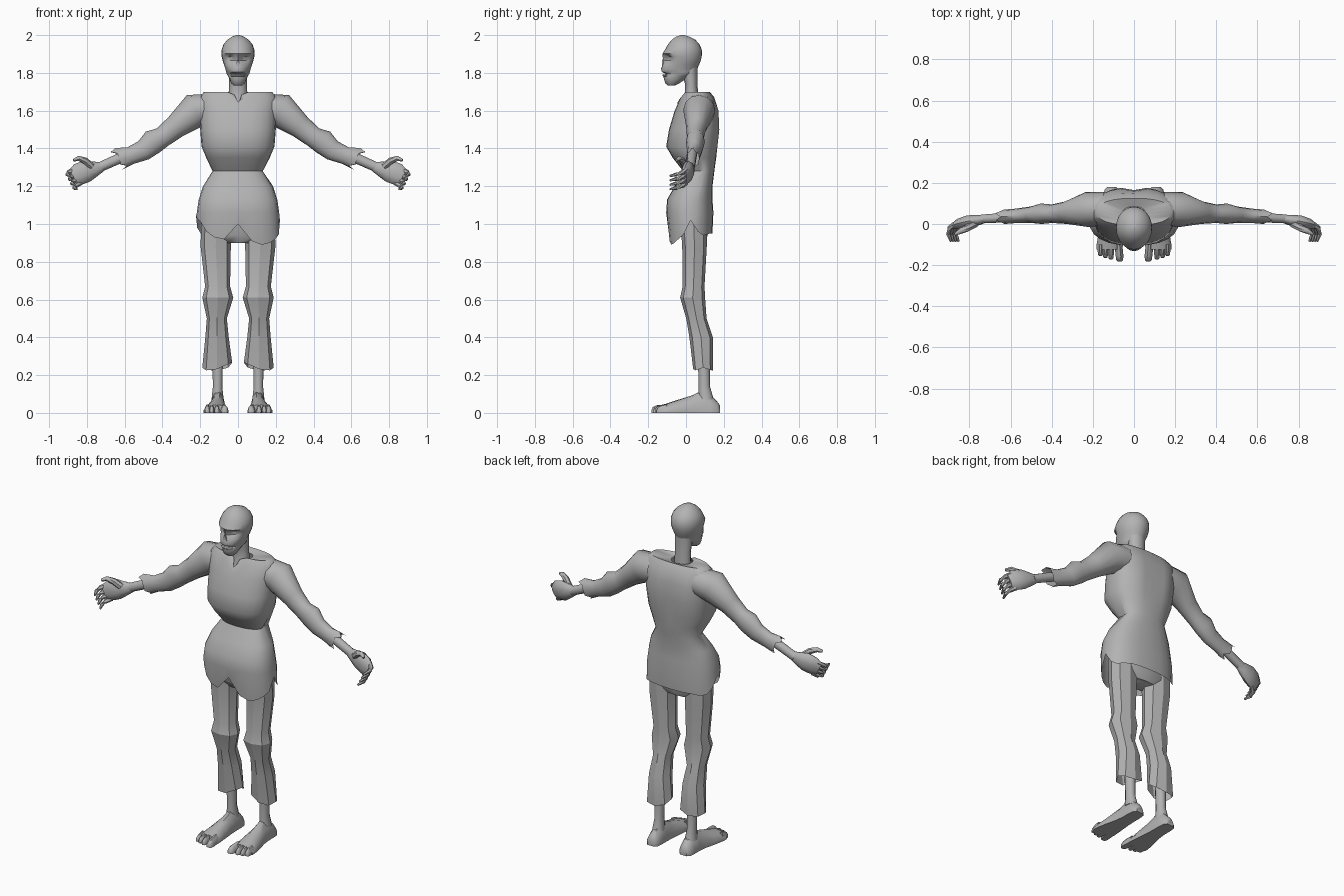
import bpy, bmesh, math, random
from mathutils import Vector

random.seed(4)
grey = bpy.data.materials.new("plain grey")
grey.diffuse_color = (0.45, 0.45, 0.45, 1)


def loft(name, rings, caps=(True, True), angle=50, mirror=False):
    """Skin a list of equal-sized point rings into one object."""
    bm = bmesh.new()
    vs = [[bm.verts.new(p) for p in r] for r in rings]
    n = len(rings[0])
    for a, b in zip(vs, vs[1:]):
        for i in range(n):
            j = (i + 1) % n
            bm.faces.new((a[i], a[j], b[j], b[i]))
    if caps[0]:
        bm.faces.new(vs[0][::-1])
    if caps[1]:
        bm.faces.new(vs[-1])
    bmesh.ops.recalc_face_normals(bm, faces=bm.faces)
    me = bpy.data.meshes.new(name)
    bm.to_mesh(me)
    bm.free()
    me.materials.append(grey)
    ob = bpy.data.objects.new(name, me)
    bpy.context.collection.objects.link(ob)
    bpy.ops.object.select_all(action='DESELECT')
    ob.select_set(True)
    bpy.context.view_layer.objects.active = ob
    bpy.ops.object.shade_smooth_by_angle(angle=math.radians(angle))
    if mirror:
        ob.modifiers.new("mirror", 'MIRROR')
    return ob


def spow(v, e):
    return math.copysign(abs(v) ** e, v)


def level(z, hw, yf, yb, n, xc=0.0, e=1.0):
    """Horizontal ring starting at the front; e < 1 makes it boxier."""
    out = []
    for i in range(n):
        a = 2 * math.pi * i / n
        out.append(Vector((xc + hw * spow(math.sin(a), e),
                           (yf + yb) / 2 - (yb - yf) / 2 * spow(math.cos(a), e), z)))
    return out


def tube(path, n):
    """Rings along a path of (x, y, z, sideways radius, upright radius)."""
    pts = [Vector(p[:3]) for p in path]
    out = []
    for k, p in enumerate(path):
        t = (pts[min(k + 1, len(pts) - 1)] - pts[max(k - 1, 0)]).normalized()
        w = t.cross(Vector((0, 1, 0))).normalized()
        u = w.cross(t)
        out.append([pts[k] + u * p[3] * math.sin(2 * math.pi * i / n)
                    + w * p[4] * math.cos(2 * math.pi * i / n) for i in range(n)])
    return out


# Tunic: bell hem, pinched waist, full chest, open collar
N = 24
tunic = [level(z, hw, yf, yb, N, 0, 0.82) for z, hw, yf, yb in (
    (0.93, .222, -.09, .14), (1.06, .218, -.105, .145), (1.13, .208, -.10, .14),
    (1.20, .185, -.06, .14), (1.28, .135, -.015, .15), (1.35, .168, -.07, .16),
    (1.41, .193, -.105, .17), (1.50, .20, -.09, .18), (1.60, .205, -.06, .175),
    (1.67, .205, -.03, .15), (1.70, .18, -.005, .125), (1.685, .06, -.01, .085))]
hem = (1.0, .91, .89, .90, .92, .945, 1.02, .96, .94, .945, .95, .95,
       .95, .95, .95, .945, .95, .98, 1.04, 1.03, 1.01, .96, .93, .92)
for v, z in zip(tunic[0], hem):
    v.z = z
for r in tunic[-3:]:                       # V opening at the throat
    r[0].z -= .055
    r[0].y = -.045
for r in tunic[6:9]:                       # spine groove between the shoulder blades
    r[N // 2].y -= .015
tunic[4][6].x -= .015                      # deeper fold at one side of the waist
loft("tunic", tunic, (False, False), 60)

# Sleeves with ragged cuffs
sleeve = tube(((.14, .075, 1.61, .08, .08), (.23, .07, 1.60, .085, .092),
               (.33, .055, 1.515, .055, .063), (.40, .05, 1.46, .045, .055),
               (.45, .05, 1.435, .05, .066), (.50, .045, 1.39, .04, .055),
               (.57, .04, 1.362, .035, .047), (.64, .035, 1.34, .035, .06)), 12)
for i, v in enumerate(sleeve[-1]):
    v += Vector((.87, 0, -.45)) * (.035 * math.cos(i * math.pi / 6) * (i % 2) - .01)
loft("sleeve", sleeve, (False, False), 50, True)

# Forearm, hand, thumb and curled fingers
loft("forearm", tube(((.55, .035, 1.38, .026, .028), (.64, .03, 1.342, .024, .027),
                      (.74, .025, 1.297, .022, .026)), 10), angle=50, mirror=True)
loft("palm", tube(((.72, .025, 1.303, .018, .026), (.755, .02, 1.292, .026, .04),
                   (.80, .012, 1.28, .032, .058), (.845, .0, 1.263, .028, .058),
                   (.875, -.01, 1.247, .015, .042)), 10), mirror=True)
loft("thumb", tube(((.775, .0, 1.305, .02, .02), (.81, -.02, 1.335, .018, .018),
                    (.845, -.035, 1.347, .014, .014), (.87, -.05, 1.337, .007, .008)), 7),
     mirror=True)
for k in range(4):
    t = -.045 + k * .027
    bx, bz = .855 + .45 * t, 1.257 + .87 * t
    loft("finger", tube(((bx, .0, bz, .013, .014), (bx + .026, -.02, bz - .016, .013, .013),
                         (bx + .032, -.05, bz - .026, .011, .011),
                         (bx + .018, -.085, bz - .034, .006, .006)), 6), mirror=True)

# Trousers: faceted legs with knee folds and torn hems, joined by a hip piece
leg = [level(z, rx, y - ry, y + ry, 8, x, .85) for x, y, z, rx, ry in (
    (.115, .04, 1.02, .08, .07), (.118, .045, .88, .08, .065), (.108, .04, .67, .066, .058),
    (.107, .035, .61, .082, .066), (.112, .055, .50, .053, .054),
    (.111, .08, .40, .062, .062), (.11, .09, .25, .079, .052))]
for v in leg[-1]:
    v.z += random.uniform(-.03, .02)
loft("trouser_leg", leg, (False, False), 25, True)
loft("trouser_hips", [level(z, hw, yf, yb, 12, 0, .85) for z, hw, yf, yb in (
    (.90, .10, -.005, .10), (.94, .185, -.03, .115), (1.08, .18, -.03, .12))])

# Bare shins
loft("shin", [level(z, r, y - ry, y + ry, 10, .108) for z, r, y, ry in (
    (.38, .032, .09, .034), (.25, .029, .095, .031), (.14, .026, .097, .03),
    (.07, .034, .105, .042))], mirror=True)


# Feet: flat sole, rounded instep, big toe parted from the rest
def foot_ring(y, xc, hw, top):
    outline = ((-1, 0), (-1.0, .35), (-.75, .75), (-.3, 1), (.3, .95), (.75, .65), (1, .3), (1, 0))
    return [Vector((xc + hw * a, y, top * b)) for a, b in outline]


loft("foot", [foot_ring(*r) for r in (
    (.18, .108, .022, .04), (.165, .108, .036, .06), (.13, .108, .04, .095),
    (.08, .108, .04, .115), (.03, .11, .044, .092), (-.04, .115, .056, .07),
    (-.10, .118, .064, .05), (-.125, .119, .063, .043))], angle=45, mirror=True)
for name, x0, x1, w, end in (("big_toe", .076, .07, .019, -.182), ("toe", .112, .112, .014, -.172),
                             ("toe", .138, .139, .013, -.165), ("toe", .163, .163, .014, -.155)):
    loft(name, [foot_ring(-.10, x0, w, .046), foot_ring(end + .025, x1, w, .04),
                foot_ring(end + .006, x1, w * .85, .03), foot_ring(end, x1, w * .5, .015)],
         angle=45, mirror=True)

# Neck
loft("neck", [level(z, hw, yf, yb, 12) for z, hw, yf, yb in (
    (1.60, .055, -.03, .07), (1.68, .05, -.005, .066), (1.74, .047, -.005, .06),
    (1.83, .052, -.03, .062))], (False, False))

# Head: gaunt skull with heavy brow, sunken eyes and nose, slit mouth
head = [level(z, hw, yf, yb, 24) for z, hw, yf, yb in (
    (1.733, .022, -.095, -.06), (1.745, .036, -.11, -.035), (1.768, .048, -.117, .0),
    (1.785, .056, -.12, .03), (1.795, .06, -.108, .045), (1.806, .063, -.128, .053),
    (1.822, .067, -.132, .06), (1.845, .075, -.116, .07), (1.865, .081, -.112, .078),
    (1.885, .086, -.116, .083), (1.902, .088, -.124, .085), (1.925, .086, -.11, .083),
    (1.95, .077, -.096, .072), (1.975, .057, -.076, .05), (1.992, .032, -.052, .018),
    (2.0, .008, -.026, -.01))]
for r in head:
    for v in r:
        if v.y < -.04:
            d = math.hypot((abs(v.x) - .04) / .026, (v.z - 1.877) / .018)
            v.y += .026 * max(0, 1 - d * d * .6)                 # eye sockets
            if abs(v.x) < .02 and 1.84 < v.z < 1.89:             # nose bridge
                v.y -= .008
            if .045 < abs(v.x) and 1.75 < v.z < 1.83:            # hollow cheeks
                v.x *= .94
loft("head", head, angle=35)

# Nasal opening plate and lower lip
loft("nose_hole", [[Vector((x, y, z)) for x, z in ((-.014, 1.835), (.014, 1.835), (0, 1.872))]
                   for y in (-.126, -.119)], angle=20)
loft("lower_lip", tube(((-.034, -.098, 1.785, .008, .005), (-.015, -.118, 1.787, .008, .006),
                        (.015, -.118, 1.787, .008, .006), (.034, -.098, 1.785, .008, .005)), 6))
